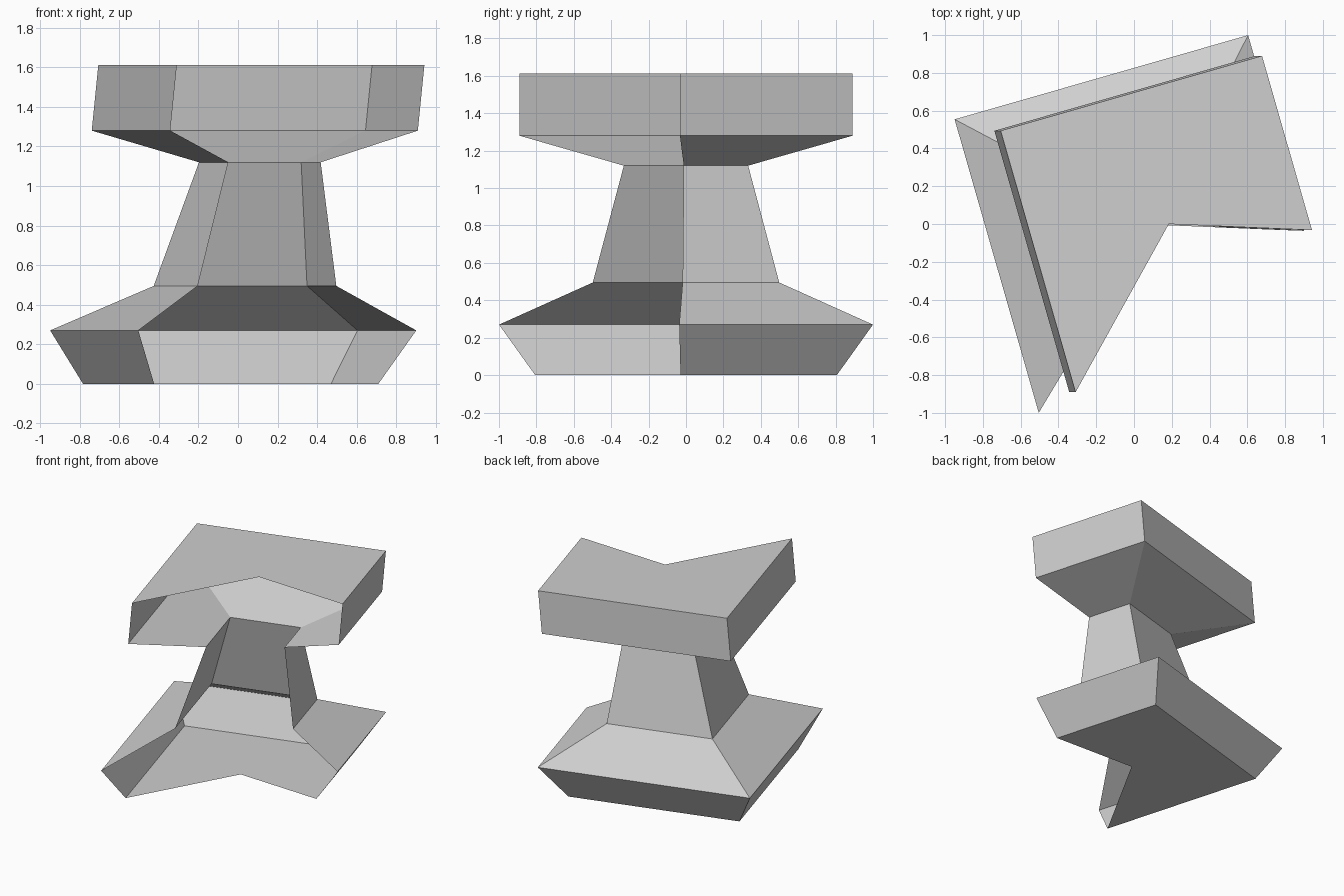
import bpy
import bmesh
from math import cos, sin, radians
from mathutils import Vector

cube = bpy.data.objects.get("Cube")
if cube:
    bpy.data.objects.remove(cube, do_unlink=True)

# One plain grey stone
GREY = (0.62, 0.62, 0.62, 1.0)
stone = bpy.data.materials.new("grey stone")
stone.use_nodes = True
stone.diffuse_color = GREY
stone.node_tree.nodes["Principled BSDF"].inputs["Base Color"].default_value = GREY


def axis(z):
    """Centre of the leaning pedestal at height z."""
    return Vector((0.023 + 0.1 * z, 0, z))


def section(radius, z):
    """Turned square, left open from the front corner to partway along the side."""
    corners = [Vector((cos(radians(a)), sin(radians(a)), 0)) for a in (-29, 61, 151, 241)]
    corners[0] = corners[1].lerp(corners[0], 2 / 3)
    return [axis(z) + c * radius for c in corners]


def shell(name, profile, cap=None):
    """Open-sided thin shell through (radius, height) steps, with an optional cap."""
    bm = bmesh.new()
    rings = [[bm.verts.new(p) for p in section(r, z)] for r, z in profile]
    for low, high in zip(rings, rings[1:]):
        for i in range(len(low) - 1):
            bm.faces.new((low[i], low[i + 1], high[i + 1], high[i]))
    if cap == "top":
        bm.faces.new(rings[-1] + [bm.verts.new(axis(profile[-1][1]))])
    elif cap == "bottom":
        bm.faces.new([bm.verts.new(axis(profile[0][1]))] + rings[0][::-1])
    mesh = bpy.data.meshes.new(name)
    bm.to_mesh(mesh)
    bm.free()
    mesh.materials.append(stone)
    obj = bpy.data.objects.new(name, mesh)
    bpy.context.collection.objects.link(obj)


# Flared plinth with a notched floor, tapering column, and slab with a notched top
shell("plinth", [(0.922, 0), (1.143, 0.27), (0.57, 0.495)], "bottom")
shell("column", [(0.57, 0.495), (0.38, 1.12)])
shell("top_slab", [(0.38, 1.12), (1.018, 1.28), (1.018, 1.613)], "top")
